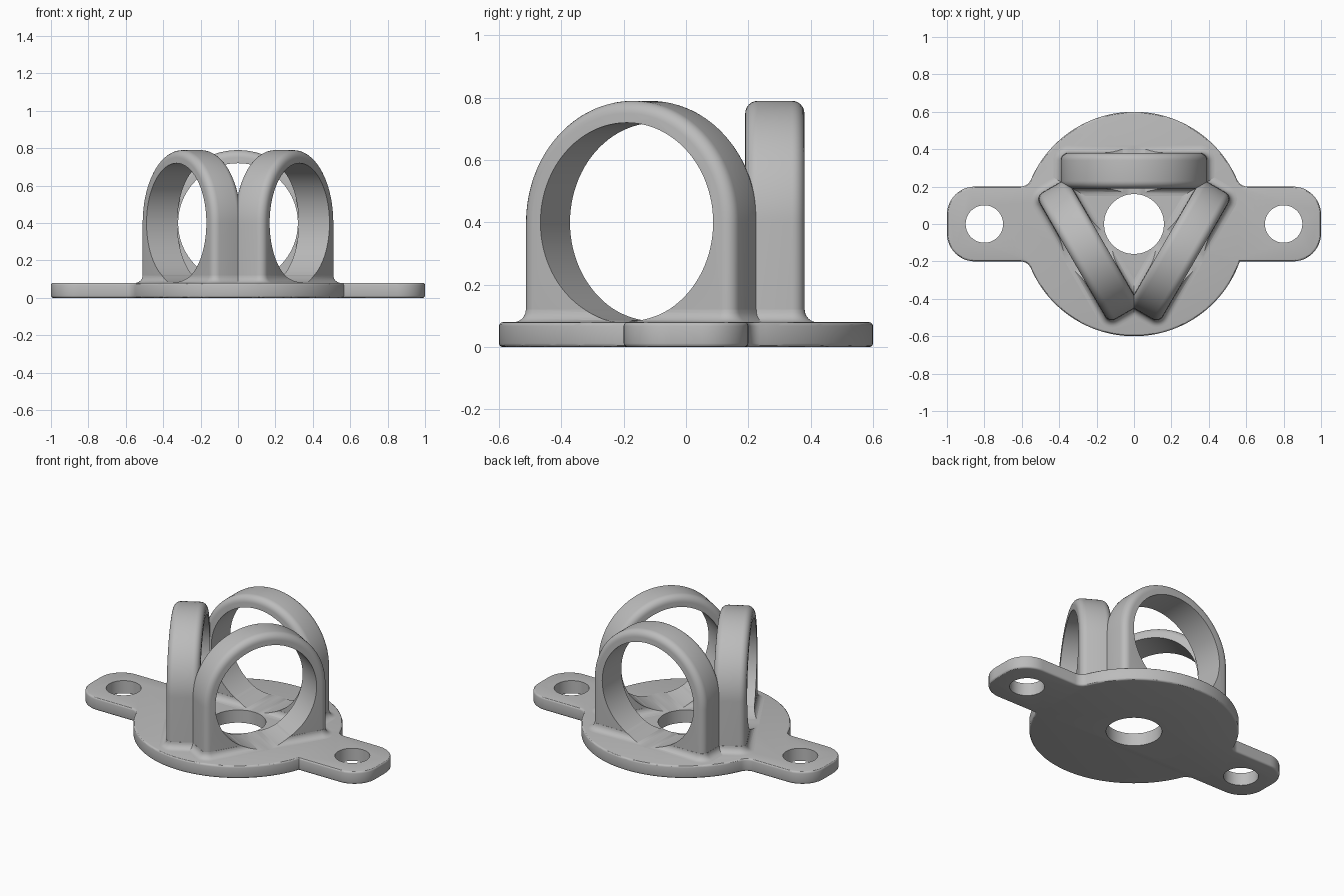
import bpy, bmesh
from math import sin, cos, pi, sqrt, atan2
from mathutils import Matrix, Vector

cube = bpy.data.objects.get("Cube")
if cube:
    bpy.data.objects.remove(cube)

grey = bpy.data.materials.new("plain grey")
grey.use_nodes = True
grey.diffuse_color = (0.5, 0.5, 0.5, 1)
grey.node_tree.nodes["Principled BSDF"].inputs["Base Color"].default_value = grey.diffuse_color

THICK = 0.08          # base plate thickness
RING_Y = 0.285        # distance of each arch from the middle
HALF = 0.095          # half the depth of an arch
R_OUT, R_IN, MID_Z = 0.39, 0.32, 0.4
ROUND = 0.04          # edge rounding and foot fillet


def make(name, bm):
    bmesh.ops.recalc_face_normals(bm, faces=bm.faces)
    mesh = bpy.data.meshes.new(name)
    bm.to_mesh(mesh)
    bm.free()
    mesh.materials.append(grey)
    obj = bpy.data.objects.new(name, mesh)
    bpy.context.collection.objects.link(obj)
    return obj


def loft(name, sections):
    """Closed solid through equal-length rings of points."""
    bm = bmesh.new()
    rings = [[bm.verts.new(p) for p in s] for s in sections]
    n = len(rings[0])
    for a, b in zip(rings, rings[1:]):
        for i in range(n):
            j = (i + 1) % n
            bm.faces.new((a[i], a[j], b[j], b[i]))
    bm.faces.new(rings[0])
    bm.faces.new(rings[-1])
    return make(name, bm)


def cylinder(radius, depth, place):
    bm = bmesh.new()
    bmesh.ops.create_cone(bm, cap_ends=True, segments=96, radius1=radius,
                          radius2=radius, depth=depth, matrix=place)
    obj = make("cutter", bm)
    obj.hide_render = True
    return obj


def combine(obj, steps):
    """Apply booleans in order, then remove the helpers."""
    for kind, helper in steps:
        mod = obj.modifiers.new(kind, 'BOOLEAN')
        mod.operation, mod.solver, mod.object = kind, 'EXACT', helper
    bpy.context.view_layer.update()
    graph = bpy.context.evaluated_depsgraph_get()
    mesh = bpy.data.meshes.new_from_object(obj.evaluated_get(graph))
    obj.modifiers.clear()
    obj.data = mesh
    for _, helper in steps:
        bpy.data.objects.remove(helper)


def arc(cx, cy, r, a, b, n):
    return [(cx + r * cos(a + (b - a) * i / n), cy + r * sin(a + (b - a) * i / n))
            for i in range(n + 1)]


# Base plate: disc with two eared tabs
def quarter(fillet):
    """Outline from the tab tip up to the top of the disc, in +x +y."""
    pts = arc(0.85, 0.05, 0.15, 0, pi / 2, 12)
    if fillet:
        cx = sqrt((0.6 + fillet) ** 2 - (0.2 + fillet) ** 2)
        join = atan2(0.2 + fillet, cx)
        pts += arc(cx, 0.2 + fillet, fillet, -pi / 2, join - pi, 8)
        return pts + arc(0, 0, 0.6, join, pi / 2, 32)[1:]
    return pts + arc(0, 0, 0.6, atan2(0.2, sqrt(0.32)), pi / 2, 32)


full, sharp = quarter(0.06), quarter(0)
outline = full + [(-x, y) for x, y in reversed(full[:-1])]
outline += [(-x, -y) for x, y in full] + [(x, -y) for x, y in reversed(sharp[:-1])]

bm = bmesh.new()
bottom = bm.faces.new([bm.verts.new((x, y, 0)) for x, y in outline])
top = bmesh.ops.extrude_face_region(bm, geom=[bottom], use_keep_orig=True)["geom"]
bmesh.ops.translate(bm, vec=(0, 0, THICK), verts=[v for v in top if isinstance(v, bmesh.types.BMVert)])
rims = [e for e in bm.edges if abs(e.verts[0].co.z - e.verts[1].co.z) < 1e-5]
bmesh.ops.recalc_face_normals(bm, faces=bm.faces)
bmesh.ops.bevel(bm, geom=rims, offset=0.012, segments=3, profile=0.5, affect='EDGES')
base = make("base_plate", bm)
combine(base, [('DIFFERENCE', cylinder(r, 1, Matrix.Translation((x, 0, 0))))
               for x, r in ((0, 0.16), (-0.8, 0.1), (0.8, 0.1))])


# Arches: rounded outer edges, flared feet, round opening
def arch_section(y, inset):
    r = R_OUT - inset
    pts = arc(0, MID_Z, r, 0, pi, 64)
    return [Vector((x, y, z)) for x, z in [(r, 0.04)] + pts + [(-r, 0.04)]]


def foot_section(z, grow):
    r = ROUND + grow
    hx, hy = R_OUT - ROUND, HALF - ROUND
    pts = []
    for k, (sx, sy) in enumerate(((1, 1), (-1, 1), (-1, -1), (1, -1))):
        pts += arc(sx * hx, sy * hy, r, k * pi / 2, (k + 1) * pi / 2, 8)
    return [Vector((x, y + RING_Y, z)) for x, y in pts]


def arch(name, turn):
    steps = [i * pi / 12 for i in range(7)]
    edge = [(HALF - ROUND * (1 - sin(a)), ROUND * (1 - cos(a))) for a in steps]
    sections = [arch_section(RING_Y - y, d) for y, d in reversed(edge)]
    sections += [arch_section(RING_Y + y, d) for y, d in edge]
    obj = loft(name, sections)
    foot = loft("foot", [foot_section(0.05, ROUND)] + [
        foot_section(THICK + ROUND * (1 - sin(a)), 0.0008 + ROUND * (1 - cos(a)))
        for a in reversed(steps)])
    opening = cylinder(R_IN, 0.4, Matrix.Translation((0, RING_Y, MID_Z))
                       @ Matrix.Rotation(pi / 2, 4, 'X'))
    bore = cylinder(0.16, 1, Matrix())
    combine(obj, [('UNION', foot), ('DIFFERENCE', opening), ('DIFFERENCE', bore)])
    obj.data.transform(Matrix.Rotation(turn, 4, 'Z'))
    return obj


parts = [base, arch("back_arch", 0), arch("left_arch", -2 * pi / 3),
         arch("right_arch", 2 * pi / 3)]

# Smooth shading with crisp edges
bpy.ops.object.select_all(action='DESELECT')
for obj in parts:
    obj.select_set(True)
bpy.context.view_layer.objects.active = base
bpy.ops.object.shade_smooth_by_angle(angle=pi / 6)
